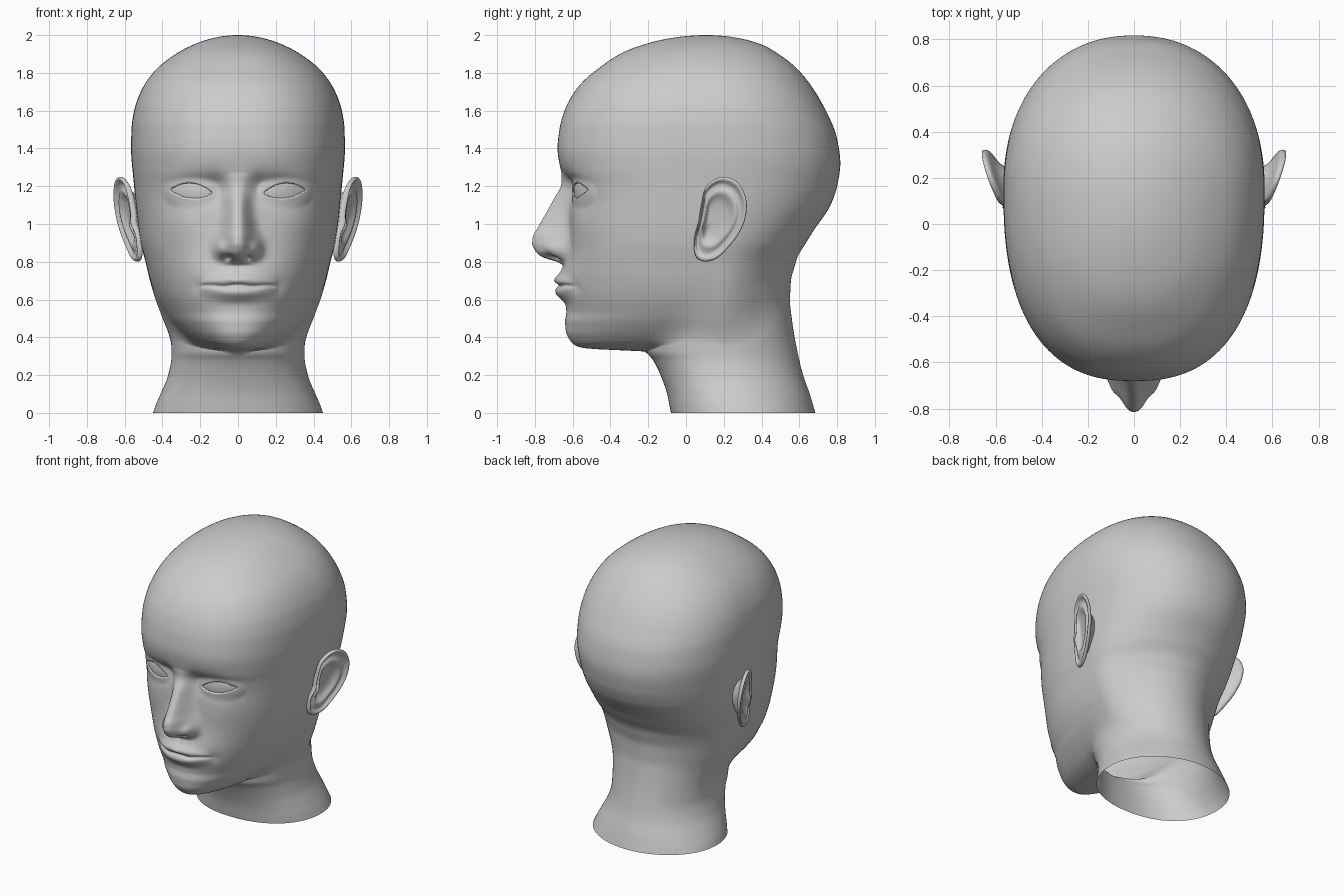
import bpy, bmesh, math
from mathutils import Matrix

if "Cube" in bpy.data.objects:
    bpy.data.objects.remove(bpy.data.objects["Cube"])


def curve(points, warp=lambda z: z):
    """Smooth monotone interpolation through (z, value) pairs."""
    pts = sorted((warp(z), v) for z, v in points)
    X, Y = zip(*pts)
    n = len(X)
    d = [(Y[i + 1] - Y[i]) / (X[i + 1] - X[i]) for i in range(n - 1)]
    m = [d[0]] + [2 * a * b / (a + b) if a * b > 0 else 0 for a, b in zip(d, d[1:])] + [d[-1]]

    def f(z):
        x = min(max(warp(z), X[0]), X[-1])
        i = 0
        while i < n - 2 and x > X[i + 1]:
            i += 1
        h = X[i + 1] - X[i]
        s = (x - X[i]) / h
        return ((1 + 2 * s) * (1 - s) ** 2 * Y[i] + s * (1 - s) ** 2 * h * m[i]
                + s * s * (3 - 2 * s) * Y[i + 1] + s * s * (s - 1) * h * m[i + 1])
    return f


def dome(z):
    return math.sqrt(max(2 - z, 0))


def gauss(a, b):
    return math.exp(-a * a - b * b)


def smooth_max(a, b, k):
    h = max(k - abs(a - b), 0) / k
    return max(a, b) + h * h * k / 4


def radius(s, c, w, front, back, pf, pb):
    """Distance to a superellipse outline in direction (s, c)."""
    a, p = (front, pf) if c < 0 else (back, pb)
    return (abs(s / w) ** p + abs(c / a) ** p) ** (-1 / p)


def finish(name, bm):
    bmesh.ops.recalc_face_normals(bm, faces=bm.faces)
    for f in bm.faces:
        f.smooth = True
    me = bpy.data.meshes.new(name)
    bm.to_mesh(me)
    bm.free()
    ob = bpy.data.objects.new(name, me)
    bpy.context.collection.objects.link(ob)
    return ob


def skin(bm, rings):
    """Quads between successive closed rings."""
    for a, b in zip(rings, rings[1:]):
        for i in range(len(a)):
            j = (i + 1) % len(a)
            bm.faces.new((a[i], a[j], b[j], b[i]))


# Profiles of skull and neck by height
centre = curve([(0, .30), (.3, .19), (.8, .17), (1.4, .15), (2, .11)])
head_w = curve([(.325, .08), (.335, .13), (.345, .18), (.37, .245), (.4, .285), (.45, .335),
                (.5, .375), (.55, .405), (.6, .43), (.7, .465), (.8, .49), (.9, .515), (1, .53),
                (1.2, .55), (1.4, .566), (1.5, .564), (1.6, .55), (1.7, .515), (1.8, .45),
                (1.9, .33), (1.95, .235), (2, 0)], dome)
head_f = curve([(.325, -.2), (.333, -.38), (.338, -.48), (.345, -.55), (.36, -.59), (.39, -.618),
                (.43, -.635), (.48, -.638), (.54, -.625), (.7, -.625), (.9, -.62), (1.1, -.62),
                (1.2, -.635), (1.28, -.662), (1.4, -.68), (1.5, -.67), (1.6, -.643), (1.7, -.59),
                (1.76, -.54), (1.83, -.455), (1.91, -.33), (1.96, -.19), (2, .11)], dome)
head_b = curve([(.325, .29), (.5, .36), (.6, .41), (.7, .45), (.8, .51), (.9, .62), (1, .70), (1.1, .765),
                (1.2, .80), (1.32, .817), (1.45, .80), (1.61, .735), (1.81, .60), (1.9, .49),
                (1.95, .40), (2, .11)], dome)
front_p = curve([(.34, 2.15), (.5, 2.25), (.65, 2.45), (.85, 2.6), (1.0, 2.6), (1.35, 2.5), (1.6, 2.4), (2, 2.2)])
back_p = curve([(.6, 2), (1, 2.05), (1.4, 2.2), (2, 2.1)])
neck_w = curve([(0, .45), (.05, .432), (.1, .41), (.2, .37), (.3, .352), (.5, .36), (.8, .365), (1, .34)])
neck_f = curve([(0, -.08), (.1, -.10), (.2, -.135), (.28, -.175), (.32, -.205), (.4, -.22)])
neck_b = curve([(0, .685), (.1, .655), (.2, .62), (.3, .595), (.4, .575), (.5, .56), (.6, .55),
                (.7, .55), (.8, .565), (.9, .56), (1, .53)])
nose = curve([(.78, 0), (.80, .04), (.815, .095), (.83, .135), (.86, .172), (.9, .192), (.93, .19),
              (.98, .165), (1.05, .125), (1.13, .08), (1.2, .03), (1.27, 0)])
nose_w = curve([(.8, .075), (.86, .085), (.92, .084), (1, .07), (1.1, .06), (1.25, .065)])

# Eyeball: an ellipsoid sheared to follow the face
EX, EZ, EY = .245, 1.172, -.49
BX, BY, BZ, SHEAR = .15, .09, .12, .36


def face(x, y, z, n, nw):
    """Sculpt the facial features into the front surface."""
    x = abs(x)
    if x > .5 or z < .4 or z > 1.5:
        return y
    # nose, wings and nostrils
    y -= n * math.exp(-(x / nw) ** 2.4)
    y -= .05 * gauss((x - .096) / .032, (z - .87) / .045)
    y += .045 * gauss((x - .05) / .022, (z - .822) / .014)
    # mouth mound, philtrum and lips
    y -= .05 * gauss(x / .20, (z - .69) / .12)
    y += .005 * gauss(x / .02, (z - .765) / .03)
    t = max(1 - (x / .215) ** 2, 0)
    bow = .708 - .025 * (x / .2) ** 2 - .005 * math.exp(-(x / .025) ** 2)
    y -= .023 * t * math.exp(-((z - bow) / .028) ** 2)
    y -= .025 * t * math.exp(-((z - .635 - .02 * (x / .2) ** 2) / .034) ** 2)
    line = .673 + .004 * math.cos(x * 40) * t
    y += .016 * min(t * 3, 1) * math.exp(-((z - line) / .010) ** 2)
    y += .006 * gauss(x / .13, (z - .572) / .03)
    y += .008 * gauss((x - .215) / .03, (z - .67) / .035)
    # fullness of the cheek, and eye socket
    y -= .008 * gauss((x - .31) / .12, (z - 1.0) / .1)
    y += .036 * gauss((x - .20) / .12, (z - 1.195) / .075)
    y += .018 * gauss((x - .11) / .05, (z - 1.21) / .06)
    # eyelids around the eyeball and the opening between them
    q = 1 - ((x - EX) / BX) ** 2 - ((z - EZ) / BZ) ** 2
    if q > 0:
        ball = EY - BY * math.sqrt(q) + SHEAR * (x - EX)
        y = -smooth_max(-y, -(ball - .008), .03)
        u = (x - EX) / .115
        v = z - EZ - .01 * u
        m = (1 - u * u - abs(v) / (.046 if v > 0 else .036)) / .2
        m = min(max(m, 0), 1)
        y += (ball + .03 - y) * m * m * (3 - 2 * m)
    return y


# Head and neck in one skin, open at the base of the neck
levels = [i * .013 for i in range(25)] + [.325 + i * .002 for i in range(18)]
levels += [.361 + i * .007 for i in range(192)]
t0 = dome(levels[-1])
levels += [2 - (t0 * (1 - i / 50)) ** 2 for i in range(1, 50)]
COLS = 280
bm = bmesh.new()
rings = []
for z in levels:
    c = centre(z)
    hw, hf, hb = head_w(z), c - head_f(z), head_b(z) - c
    nw, nf, nb = neck_w(z), c - neck_f(z), neck_b(z) - c
    nz, nzw, pf, pb = nose(z), nose_w(z), front_p(z), back_p(z)
    ring = []
    for i in range(COLS):
        u = 2 * i / COLS - 1
        ang = math.pi * (.3 * u + .7 * u ** 3)
        s, k = math.sin(ang), -math.cos(ang)
        r = 0
        if z >= .325:
            r = radius(s, k, hw, hf, hb, pf, pb)
        if z < 1.1:
            rn = radius(s, k, nw, nf, nb, 2.2, 2)
            # crisp under the jaw, soft where the skull runs into the nape
            soft = .07 + .09 * min(max(k + .6, 0), 1)
            r = smooth_max(r, rn, soft) if r else rn
        x, y = s * r, c + k * r
        if k < 0:
            y = face(x, y, z, nz, nzw)
        ring.append(bm.verts.new((x, y, z)))
    rings.append(ring)
skin(bm, rings)
top = bm.verts.new((0, .11, 2))
for i in range(COLS):
    bm.faces.new((rings[-1][i], rings[-1][(i + 1) % COLS], top))
finish("head", bm)

# Eyeballs
bm = bmesh.new()
for side in (-1, 1):
    mat = Matrix(((BX, 0, 0, side * EX), (side * SHEAR * BX, BY, 0, EY), (0, 0, BZ, EZ), (0, 0, 0, 1)))
    bmesh.ops.create_uvsphere(bm, u_segments=40, v_segments=24, radius=1, matrix=mat)
finish("eyeballs", bm)

# Ears: rings scaled from the outline, from the concha out over the rim and back to the skull
outline = [(.08, 1.10), (.10, 1.19), (.155, 1.24), (.215, 1.25), (.28, 1.215), (.32, 1.13),
           (.315, 1.03), (.275, .94), (.22, .87), (.16, .815), (.095, .80), (.05, .83),
           (.042, .92), (.065, 1.01)]
section = [(.02, -.018), (.2, -.018), (.42, -.016), (.52, -.004), (.60, .008), (.67, .008), (.74, -.003),
           (.82, -.006), (.87, .002), (.91, .012), (.96, .014), (.99, .008), (1, -.002), (.98, -.012),
           (.92, -.018), (.75, -.026), (.56, -.05), (.45, -.11)]


def spline(p, t):
    i, s = int(t), t - int(t)
    a, b, c, d = (p[(i + k) % len(p)] for k in (-1, 0, 1, 2))
    return [b[j] + .5 * s * (c[j] - a[j] + s * (2 * a[j] - 5 * b[j] + 4 * c[j] - d[j]
            + s * (3 * (b[j] - c[j]) + d[j] - a[j]))) for j in (0, 1)]


bm = bmesh.new()
rings = []
N = 70
for rho, h in section:
    ring = []
    for i in range(N):
        oy, oz = spline(outline, i * len(outline) / N)
        y, z = .15 + (oy - .15) * rho, 1.03 + (oz - 1.03) * rho
        x = .555 + .35 * (y - .1) + .13 * (z - 1) + h
        if h > -.02:
            x += .02 * gauss((y - .085) / .025, (z - .99) / .04)
            x += .012 * gauss((y - .11) / .05, (z - .86) / .04)
        ring.append(bm.verts.new((x, y, z)))
    rings.append(ring)
skin(bm, rings)
bm.faces.new(rings[0])
ears = finish("ears", bm)
ears.modifiers.new("mirror", 'MIRROR')
sub = ears.modifiers.new("smooth", 'SUBSURF')
sub.levels = sub.render_levels = 1
